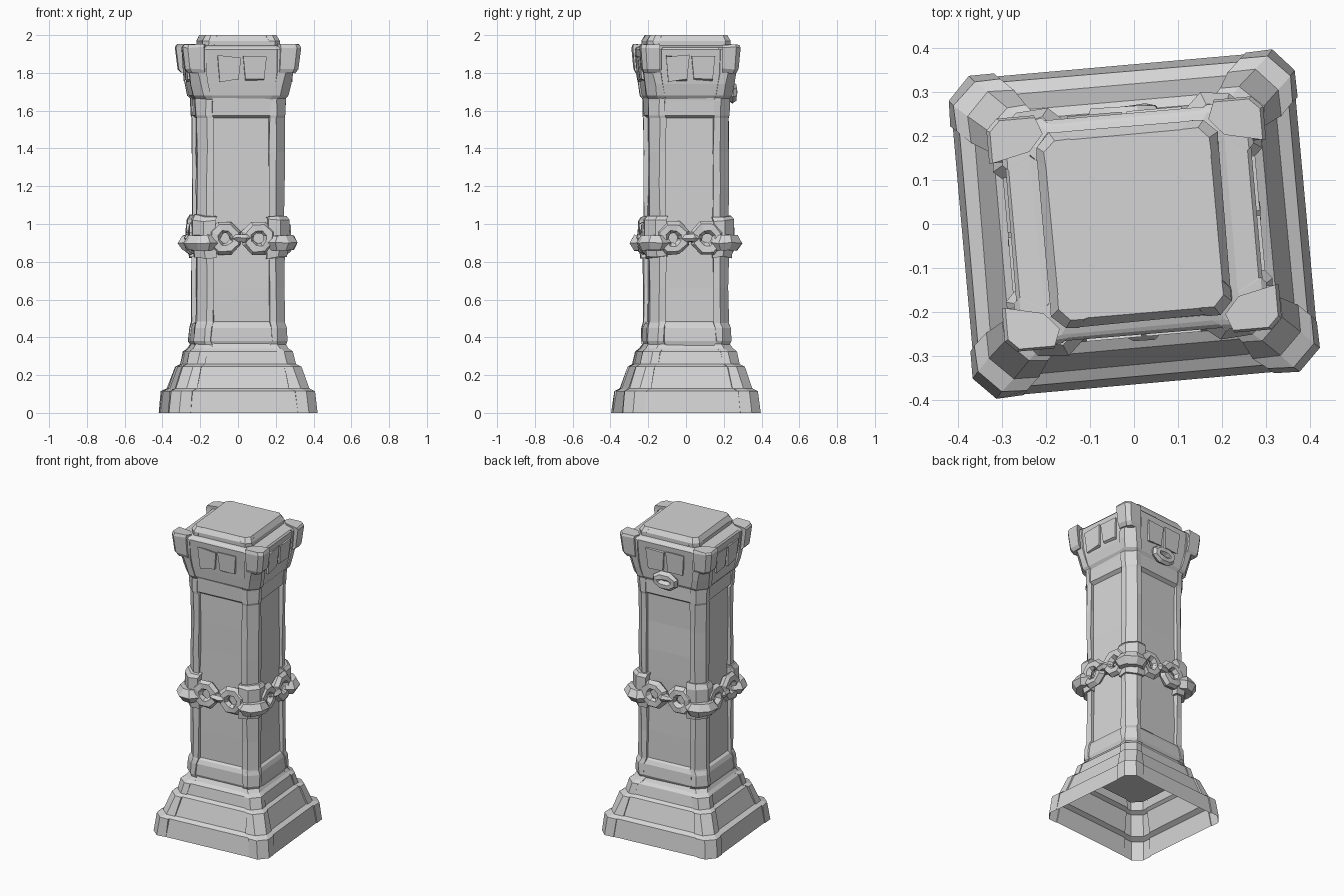
import bpy, bmesh, math, random
from mathutils import Matrix, Vector

random.seed(4)
if "Cube" in bpy.data.objects:
    bpy.data.objects.remove(bpy.data.objects["Cube"])

TURN = Matrix.Rotation(math.radians(5), 4, 'Z')   # whole pillar stands slightly turned

stone = bpy.data.materials.new("grey_stone")
stone.use_nodes = True
GREY = (0.66, 0.66, 0.66, 1)
stone.diffuse_color = GREY
stone.node_tree.nodes["Principled BSDF"].inputs["Base Color"].default_value = GREY


def finish(name, bm):
    bmesh.ops.recalc_face_normals(bm, faces=bm.faces)
    bm.transform(TURN)
    mesh = bpy.data.meshes.new(name)
    bm.to_mesh(mesh)
    bm.free()
    mesh.materials.append(stone)
    obj = bpy.data.objects.new(name, mesh)
    bpy.context.collection.objects.link(obj)


def section(hx, hy, cut, post, inset):
    """Rectangle with chamfered corner posts standing proud of the sides."""
    quarter = [(hx - inset, hy - post), (hx, hy - post), (hx, hy - cut),
               (hx - cut, hy), (hx - post, hy), (hx - post, hy - inset)]
    pts = []
    for sx, sy in ((1, 1), (-1, 1), (-1, -1), (1, -1)):
        q = [(x * sx, y * sy) for x, y in quarter]
        pts += q if sx * sy > 0 else q[::-1]
    return pts


def skin(bm, rings):
    """Join rings of vertices, each ring closed on itself."""
    for a, b in zip(rings, rings[1:]):
        for i in range(len(a)):
            j = (i + 1) % len(a)
            bm.faces.new((a[i], a[j], b[j], b[i]))


def loft(name, rings, bottom=False, top=False, rough=0.002):
    """rings: z, half width, half depth, chamfer, post width, side inset"""
    bm = bmesh.new()
    loops = []
    for z, *shape in rings:
        loops.append([bm.verts.new((x + random.uniform(-rough, rough),
                                    y + random.uniform(-rough, rough), z))
                      for x, y in section(*shape)])
    skin(bm, loops)
    if bottom:
        bm.faces.new(loops[0])
    if top:
        bm.faces.new(loops[-1])
    finish(name, bm)


# Stepped hollow base
loft("stepped_base", [
    (0, .395, .366, .05, .11, .004),
    (.115, .383, .354, .05, .11, .008),
    (.13, .353, .326, .05, .11, .008),
    (.245, .315, .289, .05, .095, .01),
    (.258, .29, .264, .05, .09, .007),
    (.325, .275, .25, .05, .09, .007),
    (.342, .253, .23, .05, .09, .004),
    (.37, .236, .213, .05, .09, .004)])

# Shaft with corner posts, recessed panels and plain bands at both ends
post_rings = [(.485 + 1.075 * i / 6, .233, .211, .05, .085, .021) for i in range(7)]
loft("shaft", [
    (.27, .235, .213, .05, .085, .004),
    (.36, .24, .216, .05, .085, .004),
    (.38, .25, .225, .055, .085, .006),
    (.45, .244, .22, .05, .085, .006),
    (.475, .236, .213, .05, .085, .008)] + post_rings + [
    (1.575, .238, .215, .05, .085, .006),
    (1.65, .24, .216, .05, .085, .006),
    (1.69, .24, .216, .05, .085, .004)], bottom=True, top=True, rough=.0035)

# Flared capital with a flat ledge and a top slab
loft("capital", [
    (1.66, .236, .213, .05, .085, .004),
    (1.68, .254, .227, .05, .09, .006),
    (1.74, .268, .237, .05, .09, .008),
    (1.8, .277, .246, .045, .09, .01),
    (1.925, .286, .256, .045, .1, .005),
    (1.935, .275, .245, .045, .1, .003),
    (1.94, .222, .235, .035, .06, .001),
    (1.945, .206, .222, .03, .06, .001),
    (1.97, .206, .222, .03, .06, .001),
    (2, .188, .204, .025, .06, .001)], top=True)


def corner_blocks(name, outline, levels, rough):
    """Repeat one outline at the four corners; levels: z, shift along the corner."""
    bm = bmesh.new()
    for sx in (-1, 1):
        for sy in (-1, 1):
            rings = [[bm.verts.new((sx * (x * s + d), sy * (y * s + d),
                                    z + random.uniform(-rough, rough)))
                      for x, y in outline] for z, s, d in levels]
            skin(bm, rings)
            bm.faces.new(rings[0])
            bm.faces.new(rings[-1])
    finish(name, bm)


# Heavy tapering blocks on the capital corners
corner_blocks("capital_corner_blocks",
              [(.315, .165), (.315, .24), (.29, .265), (.205, .265), (.19, .225), (.225, .185)],
              [(1.8, .8, .033), (1.82, .9, .017), (1.935, 1, 0), (1.95, .95, .008)], .004)

# Brackets on the corner posts behind the chain
corner_blocks("post_brackets",
              [(.258, .125), (.258, .185), (.205, .238), (.14, .238), (.14, .125)],
              [(.825, .95, 0), (.93, 1, 0), (1.02, 1, 0), (1.045, .94, 0)], .01)

# Carved plates on the four capital sides
bm = bmesh.new()
for k in range(4):
    deep = .268 if k % 2 else .237
    rot = Matrix.Rotation(k * math.pi / 2, 4, 'Z')
    for side in (-1, 1):
        verts = bmesh.ops.create_cube(bm, size=1)["verts"]
        for v in verts:
            low = v.co.z < 0
            v.co = Vector((side * .068 + v.co.x * (.1 if low else .125),
                           v.co.y * .02 - deep - (0 if low else .009),
                           1.825 + v.co.z * .13 + random.uniform(-.012, .012)))
        bmesh.ops.transform(bm, matrix=rot, verts=verts)
finish("capital_plates", bm)


def link(bm, centre, angle, level, length, width, wire):
    """Chunky chain link, lying level or standing against the side."""
    rot = Matrix.Rotation(angle, 3, 'Z')
    rings = []
    for i in range(8):
        a = math.pi * (i + .5) / 4
        ring = []
        for j in range(6):
            b = math.tau * j / 6
            r = math.cos(b) * wire * 1.1
            u = (length - wire + r) * math.cos(a) * 1.06
            v = (width - wire + r) * math.sin(a) * 1.06
            n = math.sin(b) * wire
            p = Vector((u, v, n)) if level else Vector((u, n, v))
            p += Vector([random.uniform(-.004, .004) for _ in range(3)])
            ring.append(bm.verts.new(rot @ p + Vector(centre)))
        rings.append(ring)
    skin(bm, rings + rings[:1])


# Chain wrapped round the shaft: three links per side and one at each corner
bm = bmesh.new()
for k in range(4):
    angle = k * math.pi / 2
    across, deep = (.216, .24) if k % 2 else (.24, .216)
    rot = Matrix.Rotation(angle, 3, 'Z')
    for off in (-.09, .09):
        link(bm, rot @ Vector((off, -deep - .004, .925)), angle, False, .085, .086, .029)
    link(bm, rot @ Vector((0, -deep, .925)), angle, True, .06, .045, .023)
    link(bm, rot @ Vector((across - .022, .022 - deep, .9)), angle + math.pi / 4,
         True, .092, .072, .046)
finish("chain", bm)

# Broken loop hanging under the back of the capital
bm = bmesh.new()
link(bm, (.0, .245, 1.695), 0, False, .085, .055, .025)
finish("hanging_loop", bm)
